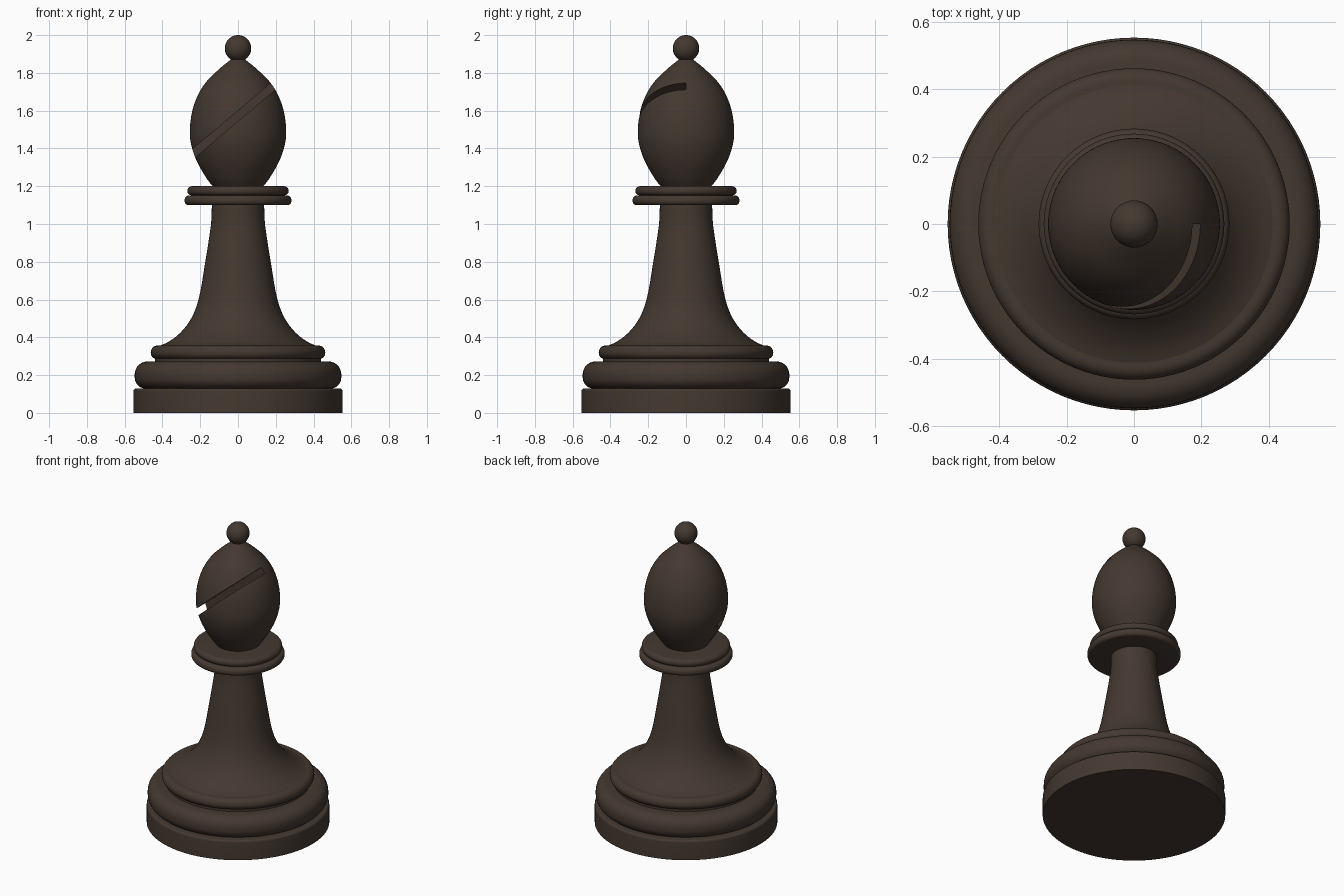
import bpy, bmesh, math
from mathutils import Matrix, Vector

if "Cube" in bpy.data.objects:
    bpy.data.objects.remove(bpy.data.objects["Cube"])

SEGMENTS = 96
wood = bpy.data.materials.new("dark brown wood")
wood.use_nodes = True
color = (0.058, 0.040, 0.030, 1)
wood.diffuse_color = color
shader = wood.node_tree.nodes["Principled BSDF"]
shader.inputs["Base Color"].default_value = color
shader.inputs["Roughness"].default_value = 0.6


def smooth_curve(points, steps=6):
    """Catmull-Rom curve through (radius, height) points."""
    p = [Vector(q) for q in points]
    p = [2 * p[0] - p[1]] + p + [2 * p[-1] - p[-2]]
    out = []
    for a, b, c, d in zip(p, p[1:], p[2:], p[3:]):
        for i in range(steps):
            t = i / steps
            out.append(b + (c - a) * t / 2 + (2 * a - 5 * b + 4 * c - d) * t**2 / 2
                       + (3 * b - a - 3 * c + d) * t**3 / 2)
    return [tuple(v) for v in out] + [tuple(points[-1])]


def rounded_band(radius, low, high, bottom, top, steps=8):
    """Disc outline with quarter-round edges of the given radii."""
    out = []
    for corner, z, start in ((bottom, low + bottom, -90), (top, high - top, 0)):
        for i in range(steps + 1):
            a = math.radians(start + 90 * i / steps)
            out.append((radius - corner + corner * math.cos(a), z + corner * math.sin(a)))
    return out


def lathe(name, outline):
    """Closed solid turned around the z axis."""
    bm = bmesh.new()
    rings = []
    for r, z in outline:
        rings.append([bm.verts.new((r * math.cos(k * math.tau / SEGMENTS),
                                    r * math.sin(k * math.tau / SEGMENTS), z))
                      for k in range(SEGMENTS)])
    for lower, upper in zip(rings, rings[1:]):
        for k in range(SEGMENTS):
            n = (k + 1) % SEGMENTS
            bm.faces.new((lower[k], lower[n], upper[n], upper[k]))
    bm.faces.new(rings[0][::-1])
    bm.faces.new(rings[-1])
    return finish(name, bm)


def finish(name, bm):
    mesh = bpy.data.meshes.new(name)
    bm.to_mesh(mesh)
    bm.free()
    mesh.materials.append(wood)
    obj = bpy.data.objects.new(name, mesh)
    bpy.context.collection.objects.link(obj)
    return obj


def shade(obj):
    bpy.ops.object.select_all(action="DESELECT")
    obj.select_set(True)
    bpy.context.view_layer.objects.active = obj
    bpy.ops.object.shade_smooth_by_angle(angle=math.radians(35))


# Stacked base and collar discs
parts = [
    lathe("base_plinth", [(0.553, 0)] + rounded_band(0.553, 0.02, 0.13, 0.0005, 0.015)[9:]),
    lathe("base_band", rounded_band(0.547, 0.128, 0.272, 0.06, 0.068)),
    lathe("base_groove", [(0.44, 0.26), (0.44, 0.30)]),
    lathe("base_ring", rounded_band(0.462, 0.285, 0.357, 0.033, 0.037)),
    lathe("lower_collar", rounded_band(0.283, 1.10, 1.152, 0.022, 0.026)),
    lathe("collar_groove", [(0.25, 1.14), (0.25, 1.165)]),
    lathe("upper_collar", rounded_band(0.268, 1.152, 1.20, 0.022, 0.024)),
]

# Flared stem
parts.append(lathe("stem", smooth_curve([
    (0.43, 0.35), (0.37, 0.375), (0.31, 0.42), (0.26, 0.48), (0.225, 0.55),
    (0.20, 0.64), (0.178, 0.77), (0.157, 0.90), (0.142, 1.01), (0.138, 1.12)])))

# Egg-shaped head
head = lathe("head", smooth_curve([
    (0.13, 1.195), (0.165, 1.24), (0.212, 1.32), (0.243, 1.40), (0.255, 1.48),
    (0.246, 1.58), (0.218, 1.67), (0.17, 1.75), (0.10, 1.82), (0.045, 1.865), (0.02, 1.885)]))
parts.append(head)

# Slanted slot through the front half of the head
bm = bmesh.new()
bmesh.ops.create_cube(bm, size=1)
bmesh.ops.transform(bm, verts=bm.verts, matrix=(
    Matrix.Translation((0, -0.25, 1.572)) @ Matrix.Rotation(math.radians(-40.2), 4, "Y")
    @ Matrix.Diagonal((1, 0.5, 0.042, 1))))
cutter = finish("slot_cutter", bm)
cutter.hide_render = True
slot = head.modifiers.new("slot", "BOOLEAN")
slot.operation = "DIFFERENCE"
slot.solver = "EXACT"
slot.object = cutter
bpy.context.view_layer.objects.active = head
bpy.ops.object.modifier_apply(modifier=slot.name)
bpy.data.objects.remove(cutter)

# Ball on top
bm = bmesh.new()
bmesh.ops.create_uvsphere(bm, u_segments=48, v_segments=24, radius=0.07,
                          matrix=Matrix.Translation((0, 0, 1.93)))
parts.append(finish("top_ball", bm))

for part in parts:
    shade(part)
